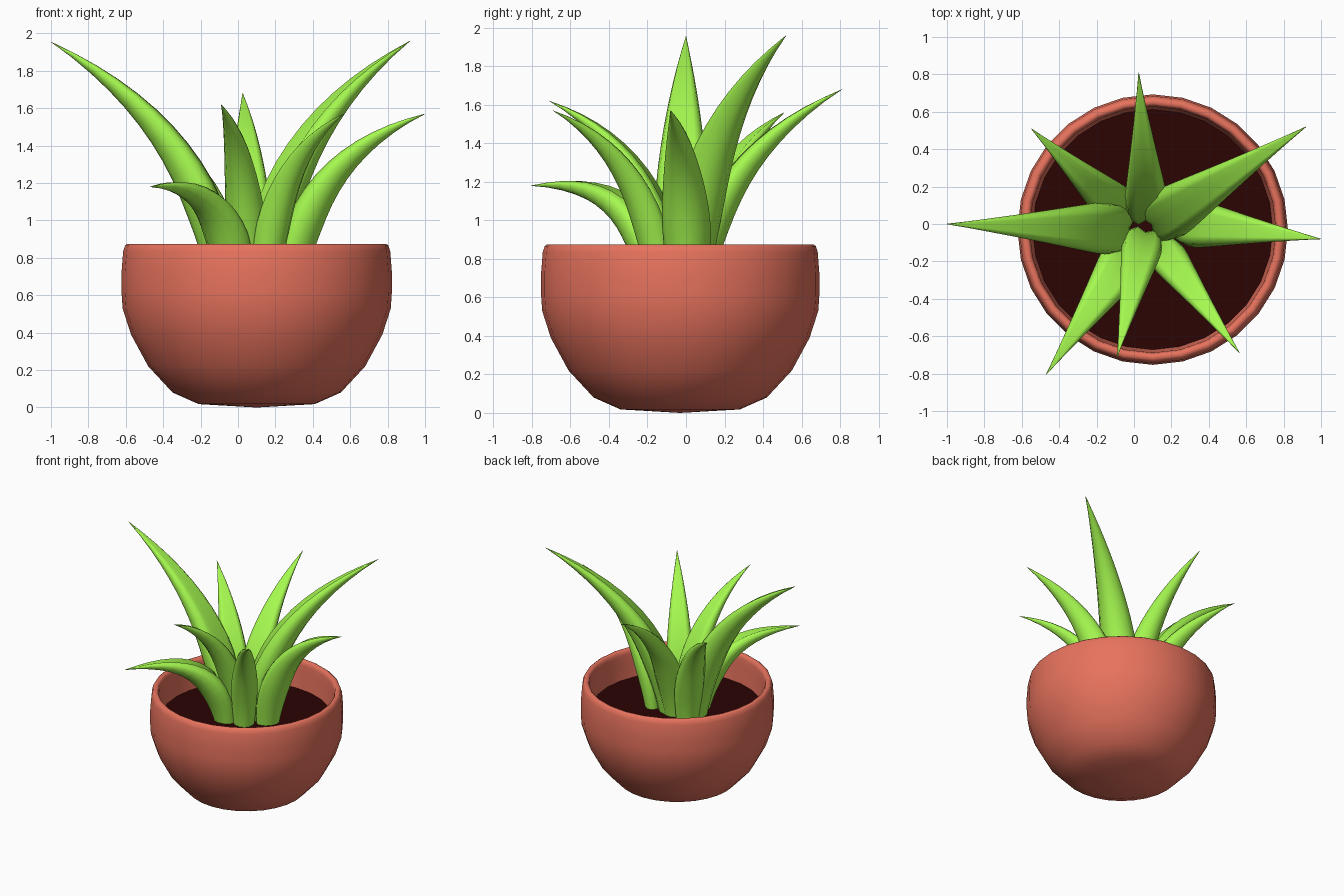
import bpy, bmesh, math
from mathutils import Vector

if "Cube" in bpy.data.objects:
    bpy.data.objects.remove(bpy.data.objects["Cube"])


def material(name, rgb):
    m = bpy.data.materials.new(name)
    m.diffuse_color = (*rgb, 1)
    m.use_nodes = True
    m.node_tree.nodes["Principled BSDF"].inputs["Base Color"].default_value = m.diffuse_color
    return m


def finish(name, bm, mat, angle=60):
    bmesh.ops.remove_doubles(bm, verts=bm.verts, dist=1e-5)
    bmesh.ops.recalc_face_normals(bm, faces=bm.faces)
    me = bpy.data.meshes.new(name)
    bm.to_mesh(me)
    bm.free()
    ob = bpy.data.objects.new(name, me)
    bpy.context.collection.objects.link(ob)
    me.materials.append(mat)
    bpy.ops.object.select_all(action='DESELECT')
    ob.select_set(True)
    bpy.context.view_layer.objects.active = ob
    bpy.ops.object.shade_smooth_by_angle(angle=math.radians(angle))
    return ob


def loft(bm, rings):
    loops = [[bm.verts.new(p) for p in ring] for ring in rings]
    n = len(loops[0])
    for a, b in zip(loops, loops[1:]):
        for i in range(n):
            j = (i + 1) % n
            bm.faces.new((a[i], a[j], b[j], b[i]))
    return loops


clay = material("clay", (0.80, 0.17, 0.11))
earth = material("earth", (0.025, 0.001, 0.001))
green = material("leaf_green", (0.38, 0.95, 0.08))

CX, CY, SIDES = 0.10, -0.03, 28


def circle(r, z):
    return [(CX + r * math.cos(math.tau * i / SIDES),
             CY + r * math.sin(math.tau * i / SIDES), z) for i in range(SIDES)]


# Pot: rounded bowl with a thin rim and an inner wall
profile = [(0.0005, 0.0), (0.31, 0.018), (0.45, 0.08), (0.58, 0.22), (0.672, 0.39),
           (0.717, 0.53), (0.723, 0.62), (0.723, 0.72), (0.714, 0.835), (0.704, 0.866),
           (0.692, 0.875), (0.675, 0.875), (0.664, 0.866), (0.658, 0.84), (0.656, 0.78),
           (0.635, 0.58)]
bm = bmesh.new()
loops = loft(bm, [circle(r, z) for r, z in profile])
bm.faces.new(loops[0])
finish("pot", bm, clay, 75)

# Soil disc
bm = bmesh.new()
bm.faces.new([bm.verts.new(p) for p in circle(0.642, 0.645)])
finish("soil", bm, earth)

# Leaf cross-section: keeled underside, shallow groove on top
SECTION = [(1, 0.1), (0.88, 0.5), (0.55, 0.75), (0, 0.45), (-0.55, 0.75), (-0.88, 0.5),
           (-1, 0.1), (-0.8, -0.45), (-0.45, -0.85), (0, -1), (0.45, -0.85), (0.8, -0.45)]


def leaf(name, base, tip, bend_z, scale, steps=14):
    p0 = Vector((*base, 0.60))
    p2 = Vector(tip)
    out = Vector((p2.x - p0.x, p2.y - p0.y, 0))
    p1 = p0 + out * 0.07
    p1.z = bend_z
    side = Vector((-out.y, out.x, 0)).normalized()
    rings = []
    for k in range(steps + 1):
        t = k / steps
        c = p0 * (1 - t) ** 2 + p1 * 2 * t * (1 - t) + p2 * t * t
        tan = ((p1 - p0) * (1 - t) + (p2 - p1) * t).normalized()
        up = tan.cross(side)
        # width swells above the soil, then tapers to the point
        f = 0.74 + 0.26 * math.sin(math.pi / 2 * t / 0.3) if t < 0.3 \
            else 1 - ((t - 0.3) / 0.7) ** 1.35
        f = max(f, 0.01) * scale
        rings.append([c + side * (u * 0.127 * f) + up * (v * 0.105 * f) for u, v in SECTION])
    bm = bmesh.new()
    loops = loft(bm, rings)
    bm.faces.new(loops[0])
    bm.faces.new(loops[-1])
    finish(name, bm, green, 80)


# Eight leaves: base (x, y), tip (x, y, z), height of the bend, thickness scale
leaves = {
    "left_leaf": ((-0.06, -0.025), (-1.0, 0.0, 1.955), 1.47, 1.1),
    "back_right_leaf": ((0.125, 0.015), (0.92, 0.52, 1.96), 1.47, 1.1),
    "right_leaf": ((0.265, 0.01), (1.0, -0.08, 1.57), 1.33, 1.0),
    "back_leaf": ((0.07, 0.05), (0.025, 0.81, 1.68), 1.32, 0.9),
    "back_left_leaf": ((-0.06, 0.06), (-0.55, 0.51, 1.56), 1.27, 0.9),
    "front_left_leaf": ((-0.015, -0.14), (-0.47, -0.805, 1.18), 1.24, 1.0),
    "front_leaf": ((0.055, -0.07), (-0.09, -0.71, 1.62), 1.36, 0.85),
    "front_right_leaf": ((0.147, -0.13), (0.565, -0.69, 1.57), 1.32, 0.78),
}
for name, (base, tip, bend, scale) in leaves.items():
    leaf(name, base, tip, bend, scale)
